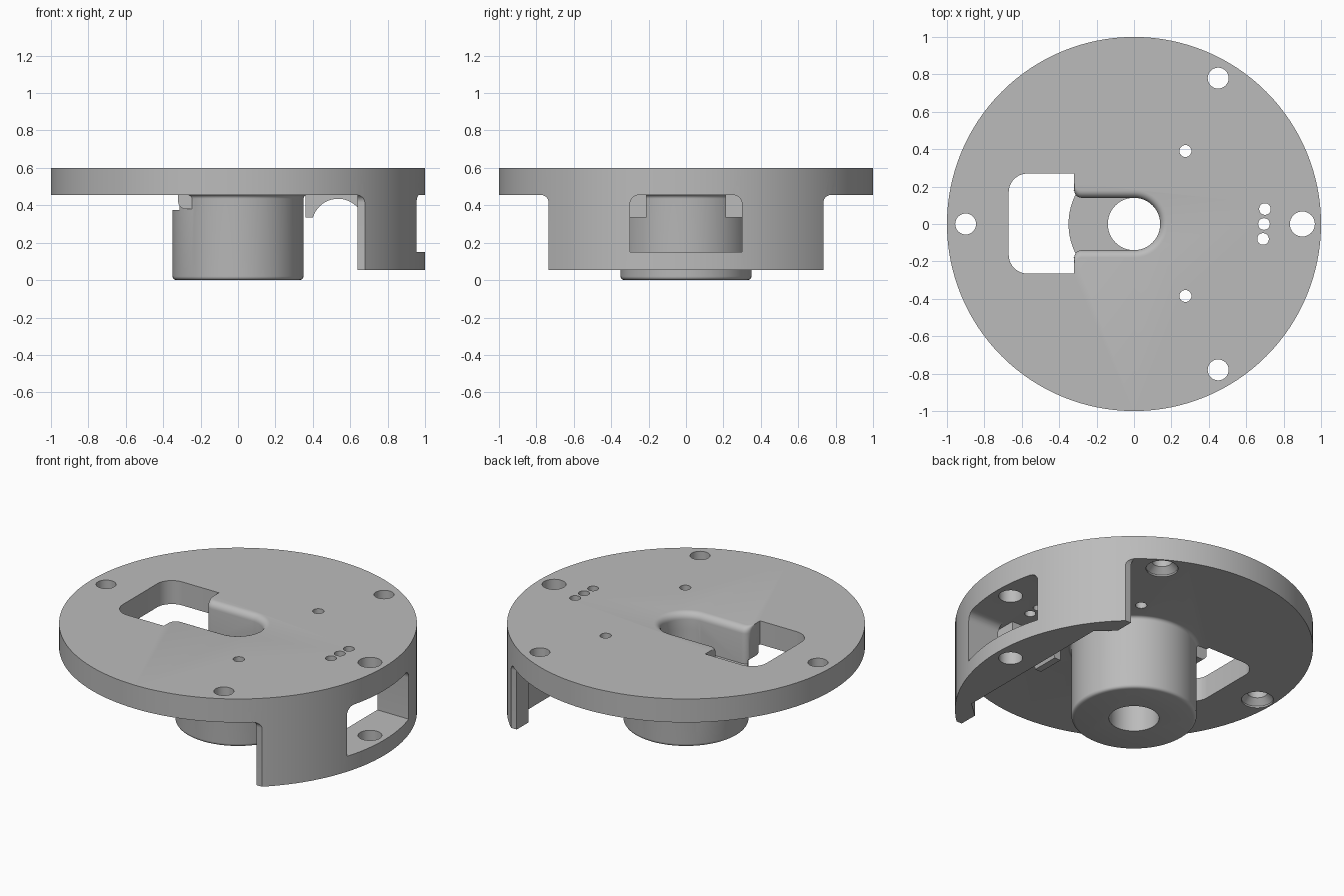
import bpy, bmesh, math

if "Cube" in bpy.data.objects:
    bpy.data.objects.remove(bpy.data.objects["Cube"], do_unlink=True)

DISC_BOTTOM, TOP, SKIRT_BOTTOM = 0.455, 0.6, 0.055

grey = bpy.data.materials.new("plain grey")
grey.use_nodes = True
grey.diffuse_color = (0.5, 0.5, 0.5, 1)
grey.node_tree.nodes["Principled BSDF"].inputs["Base Color"].default_value = grey.diffuse_color


def loft(name, rings):
    """Solid through closed rings with equal point counts, capped at both ends."""
    bm = bmesh.new()
    loops = [[bm.verts.new(p) for p in ring] for ring in rings]
    n = len(loops[0])
    for a, b in zip(loops, loops[1:]):
        for i in range(n):
            bm.faces.new((a[i], a[(i + 1) % n], b[(i + 1) % n], b[i]))
    bm.faces.new(loops[0])
    bm.faces.new(loops[-1])
    bmesh.ops.recalc_face_normals(bm, faces=bm.faces)
    mesh = bpy.data.meshes.new(name)
    bm.to_mesh(mesh)
    bm.free()
    mesh.materials.append(grey)
    obj = bpy.data.objects.new(name, mesh)
    bpy.context.collection.objects.link(obj)
    return obj


def prism(name, points, axis, low, high):
    """Extrude a flat outline along x, y or z."""
    place = {"x": lambda a, b, d: (d, a, b),
             "y": lambda a, b, d: (a, d, b),
             "z": lambda a, b, d: (a, b, d)}[axis]
    return loft(name, [[place(a, b, d) for a, b in points] for d in (low, high)])


def arc(cx, cy, r, start, end, steps=8):
    angles = [math.radians(start + (end - start) * i / steps) for i in range(steps + 1)]
    return [(cx + r * math.cos(t), cy + r * math.sin(t)) for t in angles]


def lathe(name, profile, x=0, y=0, sides=32):
    """Round solid about a vertical axis from (radius, z) pairs."""
    return loft(name, [[(px, py, z) for px, py in arc(x, y, r, 0, 360, sides)[:-1]]
                       for r, z in profile])


def combine(target, tool, operation):
    mod = target.modifiers.new(operation, "BOOLEAN")
    mod.operation, mod.solver, mod.object = operation, "EXACT", tool
    bpy.context.view_layer.objects.active = target
    bpy.ops.object.modifier_apply(modifier=mod.name)
    bpy.data.objects.remove(tool, do_unlink=True)


def cut(tool):
    combine(body, tool, "DIFFERENCE")


def add(tool):
    combine(body, tool, "UNION")


# Full round blank, later relieved to leave the disc and the side skirt
body = lathe("flanged_mount", [(1, SKIRT_BOTTOM), (1, TOP)], sides=128)

# Underside clearance, with a shallow pocket behind the skirt
half = [(0.64, 1.2), (0.64, 0.62), (0.74, 0.53)]
clearance = [(-1.2, 1.2)] + half + [(x, -y) for x, y in reversed(half)] + [(-1.2, -1.2)]
cut(prism("clearance", clearance, "z", -0.1, DISC_BOTTOM))

# Skirt ends with a fillet against the disc
for side in (1, -1):
    end = [(0.735, -0.1)] + arc(0.775, 0.415, 0.04, 180, 90) + [(1.2, DISC_BOTTOM), (1.2, -0.1)]
    cut(prism("skirt_end", [(side * y, z) for y, z in end], "x", 0.6, 1.2))

# Opening through the skirt, rounded at its upper corners
opening = ([(-0.3, 0.15), (0.3, 0.15)] + arc(0.25, 0.405, 0.05, 0, 90)
           + arc(-0.25, 0.405, 0.05, 90, 180))
cut(prism("skirt_opening", opening, "x", 0.6, 1.2))

# Window through the disc
window = ([(-0.32, -0.265), (-0.32, 0.27)] + arc(-0.57, 0.17, 0.1, 90, 180)
          + arc(-0.57, -0.165, 0.1, 180, 270))
cut(prism("window", window, "z", 0.3, 0.7))

# Hub with rounded foot and a small fillet under the disc
hub_profile = ([(0.33, 0)] + arc(0.33, 0.02, 0.02, -60, 0, 4)
               + arc(0.37, 0.435, 0.02, 180, 90, 5))
hub = lathe("hub", hub_profile, sides=96)
trim = prism("fillet_trim", [(-0.5, -0.5), (-0.345, -0.5), (-0.345, 0.5), (-0.5, 0.5)],
             "z", 0.41, 0.6)
combine(hub, trim, "DIFFERENCE")
core = lathe("hub_core", [(0.3, 0.3), (0.3, 0.5)], sides=96)
combine(core, prism("core_trim", window, "z", 0.2, 0.7), "DIFFERENCE")
combine(hub, core, "UNION")
add(hub)

# Rounded cheeks flanking the slot mouth
for side in (1, -1):
    cheek = ([(-0.2, 0.5), (-0.32, 0.5)] + arc(-0.28, 0.42, 0.04, 180, 270) + [(-0.2, 0.38)])
    low, high = sorted((side * 0.12, side * 0.25))
    add(prism("slot_cheek", cheek, "y", low, high))

# Arched ribs between the hub and the skirt
for side in (1, -1):
    rib = [(0.36, 0.5), (0.36, 0.335)] + arc(0.535, 0.295, 0.14, 163, 17, 20) + [(0.71, 0.335), (0.71, 0.5)]
    low, high = sorted((side * 0.21, side * 0.38))
    add(prism("arched_rib", rib, "y", low, high))


# Cable slot with a rounded upper lip and a flared mouth
def slot_ring(grow, z):
    r = 0.14 + grow
    mouth = [(x, y + grow) for x, y in arc(-0.28, 0.18, 0.04, 270, 180, 6)]
    upper = mouth + [(-0.42, 0.18 + grow)]
    outline = arc(0, 0, r, -90, 90, 32) + upper + [(x, -y) for x, y in reversed(upper)]
    return [(x, y, z) for x, y in outline]


lip = [(0.04 - 0.04 * math.cos(t), 0.56 + 0.04 * math.sin(t))
       for t in [math.radians(15 * i) for i in range(7)]]
cut(loft("slot", [slot_ring(0, 0.375)] + [slot_ring(g, z) for g, z in lip]
         + [slot_ring(0.04, 0.65)]))
cut(lathe("bore", [(0.14, -0.1), (0.14, 0.5)], sides=64))

# Countersunk mounting holes
for x, y in ((-0.9, 0), (0.45, 0.78), (0.45, -0.78)):
    cut(lathe("mounting_hole", [(0.09, 0.4), (0.09, 0.465), (0.056, 0.5), (0.056, 0.7)], x, y))

# Plain holes: one through the skirt, two pins and a row of three
for x, y, r in ((0.9, 0, 0.067), (0.275, 0.39, 0.032), (0.275, -0.385, 0.032),
                (0.7, 0.08, 0.031), (0.695, 0, 0.031), (0.69, -0.08, 0.031)):
    cut(lathe("plain_hole", [(r, -0.1), (r, 0.7)], x, y))

bpy.ops.object.select_all(action="DESELECT")
body.select_set(True)
bpy.context.view_layer.objects.active = body
bpy.ops.object.shade_smooth_by_angle(angle=math.radians(30))
